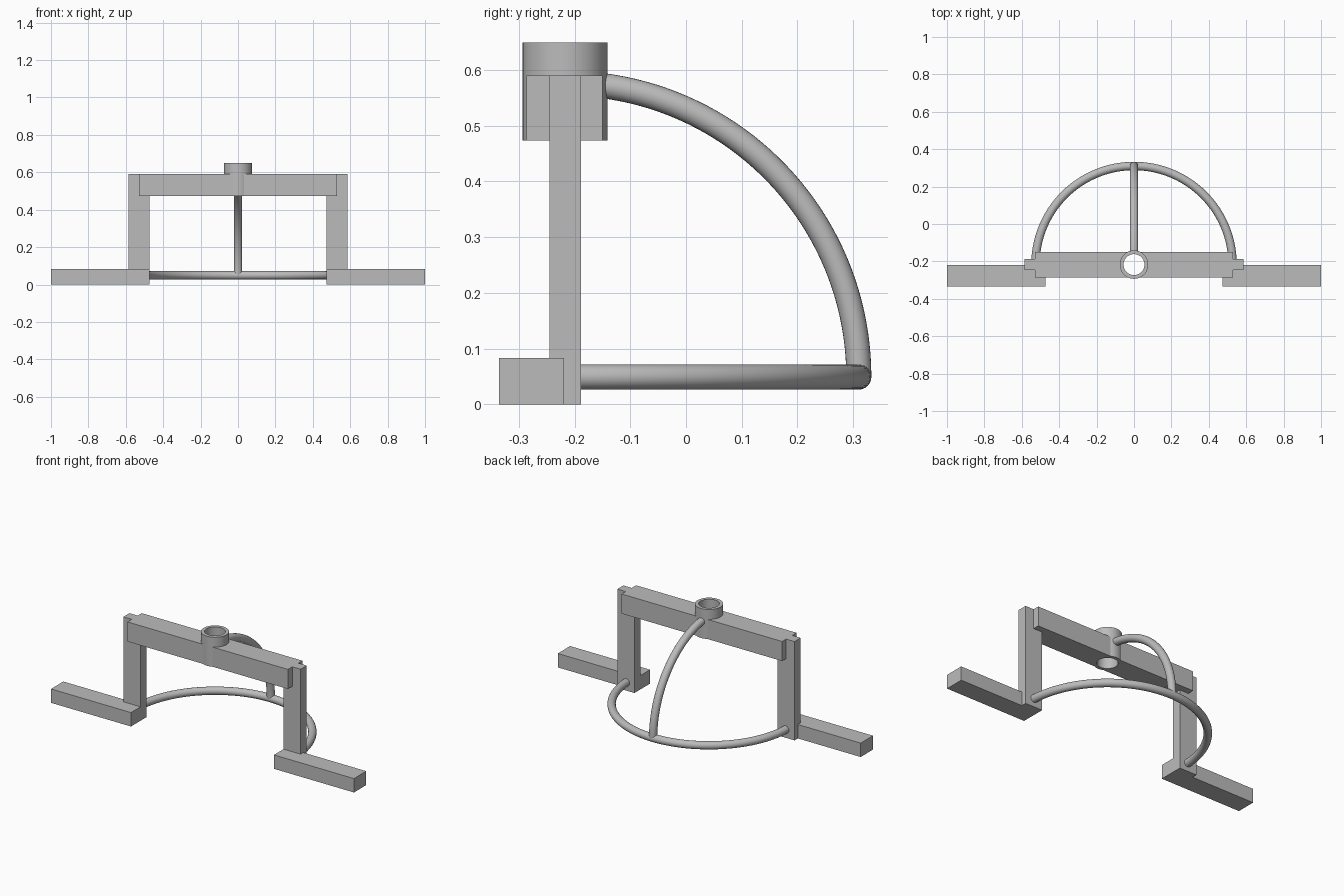
import bpy, bmesh, math

if "Cube" in bpy.data.objects:
    bpy.data.objects.remove(bpy.data.objects["Cube"], do_unlink=True)

grey = bpy.data.materials.new("plain grey")
grey.use_nodes = True
grey.diffuse_color = (0.5, 0.5, 0.5, 1)
grey.node_tree.nodes["Principled BSDF"].inputs["Base Color"].default_value = (0.5, 0.5, 0.5, 1)

AXIS_Y = -0.217      # depth of the frame's centre line
TOP = 0.59
BAR_BOTTOM = 0.473
ARC_R = 0.527
ROD_R = 0.0225
ROD_Z = 0.049


def finish(name, bm, smooth=False):
    bmesh.ops.recalc_face_normals(bm, faces=bm.faces)
    mesh = bpy.data.meshes.new(name)
    bm.to_mesh(mesh)
    bm.free()
    mesh.materials.append(grey)
    obj = bpy.data.objects.new(name, mesh)
    bpy.context.collection.objects.link(obj)
    if smooth:
        bpy.ops.object.select_all(action='DESELECT')
        obj.select_set(True)
        bpy.context.view_layer.objects.active = obj
        bpy.ops.object.shade_smooth_by_angle(angle=math.radians(35))
    return obj


def prism(name, outline, z0, z1):
    """Extrude a plan outline upwards."""
    bm = bmesh.new()
    face = bm.faces.new([bm.verts.new((x, y, z0)) for x, y in outline])
    new = bmesh.ops.extrude_face_region(bm, geom=[face])["geom"]
    bmesh.ops.translate(bm, vec=(0, 0, z1 - z0),
                        verts=[v for v in new if isinstance(v, bmesh.types.BMVert)])
    return finish(name, bm)


def lathe(name, profile, steps=64):
    """Spin a closed (radius, z) profile round the collar's axis."""
    bm = bmesh.new()
    rings = []
    for i in range(steps):
        a = math.tau * i / steps
        rings.append([bm.verts.new((r * math.cos(a), AXIS_Y + r * math.sin(a), z))
                      for r, z in profile])
    n = len(profile)
    for i in range(steps):
        p, q = rings[i], rings[(i + 1) % steps]
        for j in range(n):
            k = (j + 1) % n
            bm.faces.new((p[j], q[j], q[k], p[k]))
    return finish(name, bm, True)


def arc_rod(name, point, start, end, steps, sides=24):
    """Round rod along an arc; point(angle, radius, offset) gives positions."""
    bm = bmesh.new()
    rings = []
    for i in range(steps + 1):
        a = start + (end - start) * i / steps
        rings.append([bm.verts.new(point(a, ARC_R + ROD_R * math.cos(t), ROD_R * math.sin(t)))
                      for t in (math.tau * j / sides for j in range(sides))])
    for p, q in zip(rings, rings[1:]):
        for j in range(sides):
            k = (j + 1) % sides
            bm.faces.new((p[j], q[j], q[k], p[k]))
    bm.faces.new(rings[0])
    bm.faces.new(rings[-1])
    return finish(name, bm, True)


# Posts and feet, jointed where they meet
POST_IN, POST_OUT = 0.472, 0.585
POST_F, POST_B = -0.245, -0.188
for side, s in (("left", 1), ("right", -1)):
    post = [(POST_IN, POST_F), (POST_OUT, POST_F), (POST_OUT, POST_B), (POST_IN, POST_B)]
    foot = [(POST_IN, -0.335), (1, -0.335), (1, -0.219),
            (POST_OUT, -0.219), (POST_OUT, POST_F), (POST_IN, POST_F)]
    prism(side + "_post", [(s * x, y) for x, y in post], 0, TOP)
    prism(side + "_foot", [(s * x, y) for x, y in foot], 0, 0.083)

# Crossbar with end notches that clasp the posts
half = [(0.53, -0.286), (0.53, POST_F), (POST_IN, POST_F),
        (POST_IN, POST_B), (0.53, POST_B), (0.53, -0.15)]
bar = prism("crossbar", half + [(-x, y) for x, y in reversed(half)], BAR_BOTTOM, TOP)

# Bore through the crossbar for the collar
bore = lathe("bore_cutter", [(0.02, 0.4), (0.06, 0.4), (0.06, 0.7), (0.02, 0.7)])
bm = bmesh.new()
bmesh.ops.create_cone(bm, cap_ends=True, segments=64, radius1=0.06, radius2=0.06, depth=0.5)
bmesh.ops.translate(bm, vec=(0, AXIS_Y, 0.55), verts=bm.verts)
bm.to_mesh(bore.data)
bm.free()
bore.hide_render = True
cut = bar.modifiers.new("bore", 'BOOLEAN')
cut.operation = 'DIFFERENCE'
cut.solver = 'EXACT'
cut.object = bore
bpy.context.view_layer.objects.active = bar
bpy.ops.object.modifier_apply(modifier=cut.name)
bpy.data.objects.remove(bore, do_unlink=True)

# Open collar standing through the bar
lathe("collar", [(0.056, BAR_BOTTOM), (0.076, BAR_BOTTOM), (0.076, 0.649), (0.056, 0.649)])

# Level half-ring behind the posts, and the brace rising from it to the collar
arc_rod("rear_ring",
        lambda a, r, o: (r * math.cos(a), AXIS_Y + r * math.sin(a), ROD_Z + o),
        0.02, math.pi - 0.02, 64)
arc_rod("rear_brace",
        lambda a, r, o: (o, AXIS_Y + r * math.cos(a), ROD_Z + r * math.sin(a)),
        0, math.pi / 2 - 0.123, 40)
